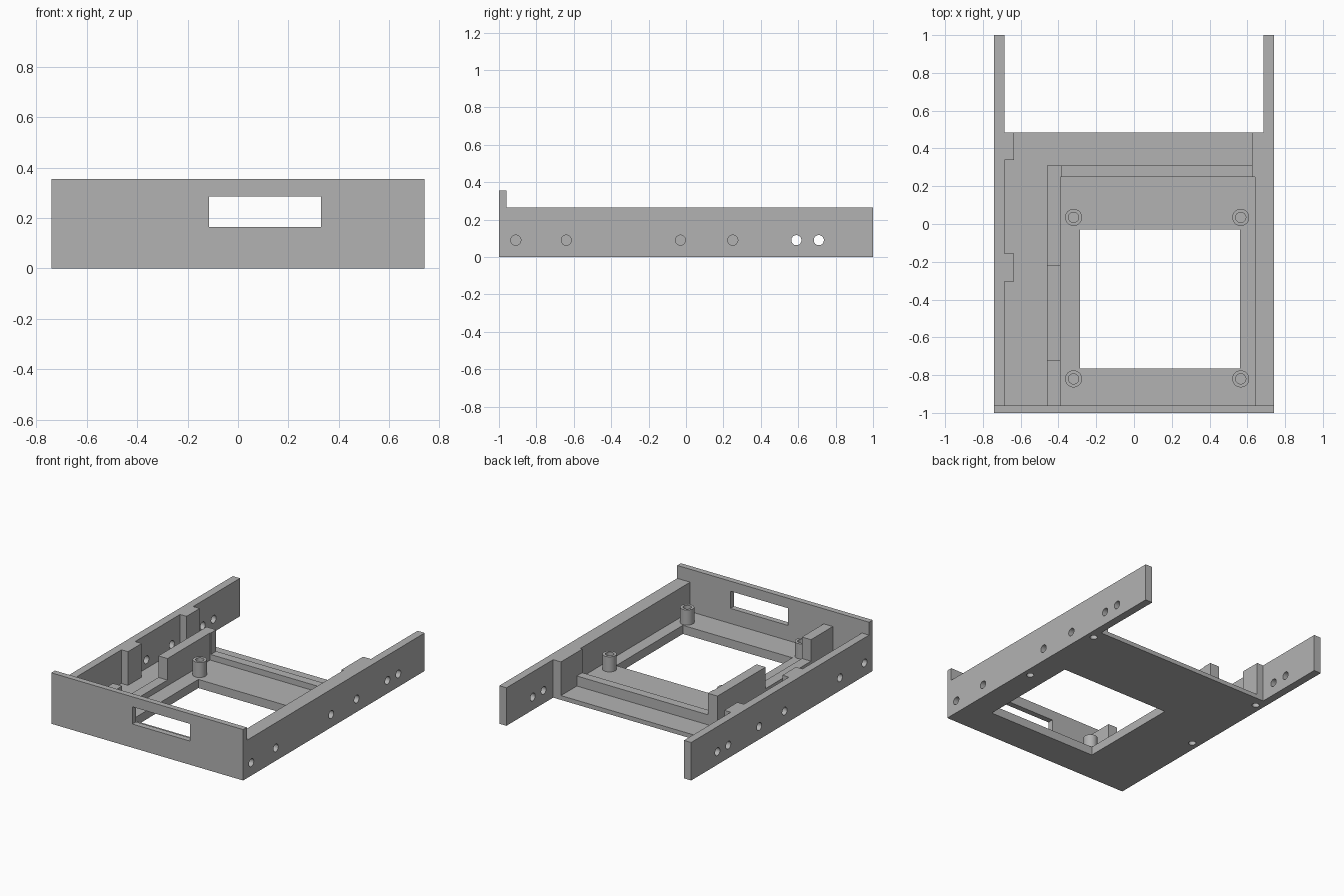
import bpy, bmesh, math

if "Cube" in bpy.data.objects:
    bpy.data.objects.remove(bpy.data.objects["Cube"])

grey = bpy.data.materials.new("plain grey")
grey.diffuse_color = (0.45, 0.45, 0.45, 1)
grey.use_nodes = True
grey.node_tree.nodes["Principled BSDF"].inputs["Base Color"].default_value = grey.diffuse_color


def make(name, bm, material=True):
    bmesh.ops.recalc_face_normals(bm, faces=bm.faces)
    mesh = bpy.data.meshes.new(name)
    bm.to_mesh(mesh)
    bm.free()
    ob = bpy.data.objects.new(name, mesh)
    bpy.context.collection.objects.link(ob)
    if material:
        mesh.materials.append(grey)
    return ob


def prism(name, outline, z0, z1, **kw):
    """Plan outline extruded straight up."""
    bm = bmesh.new()
    face = bm.faces.new([bm.verts.new((x, y, z0)) for x, y in outline])
    top = bmesh.ops.extrude_face_region(bm, geom=[face])["geom"]
    for v in top:
        if isinstance(v, bmesh.types.BMVert):
            v.co.z = z1
    return make(name, bm, **kw)


def box(name, x0, x1, y0, y1, z0, z1, **kw):
    return prism(name, [(x0, y0), (x1, y0), (x1, y1), (x0, y1)], z0, z1, **kw)


def circle(cx, cy, r, n=32):
    return [(cx + r * math.cos(2 * math.pi * i / n),
             cy + r * math.sin(2 * math.pi * i / n)) for i in range(n)]


def side_drill(y, x0, x1):
    """Cylinder cutter lying along x at the side hole height."""
    ob = prism("side_drill", circle(0, 0, 0.027), x0, x1, material=False)
    for v in ob.data.vertices:
        a, b, c = v.co
        v.co = (c, y + a, 0.09 + b)
    return ob


def cut(ob, cutters):
    for c in cutters:
        c.hide_render = True
        c.hide_set(True)
        m = ob.modifiers.new("cut", "BOOLEAN")
        m.operation, m.solver, m.object = "DIFFERENCE", "EXACT", c


def smooth(ob):
    bpy.ops.object.select_all(action="DESELECT")
    bpy.context.view_layer.objects.active = ob
    ob.select_set(True)
    bpy.ops.object.shade_smooth_by_angle(angle=math.radians(30))


W, T, TOP = 0.74, 0.685, 0.265     # outer half width, wall inner face, wall height
FLOOR, TRAY, RAIL = 0.03, 0.06, 0.10

# Front panel with its slot
panel = box("front_panel", -W, W, -1, -0.96, 0, 0.355)
cut(panel, [box("slot_cutter", -0.115, 0.33, -1.1, -0.9, 0.165, 0.285, material=False)])

# Side walls: left with two posts, right thickened along the tray
left = prism("left_wall", [
    (-W, -0.96), (-T, -0.96), (-T, -0.305), (-0.635, -0.305), (-0.635, -0.155),
    (-T, -0.155), (-T, 0.34), (-0.635, 0.34), (-0.635, 0.485), (-T, 0.485),
    (-T, 1), (-W, 1)], 0, TOP)
right = prism("right_wall", [
    (W, -0.96), (0.64, -0.96), (0.64, 0.25), (0.625, 0.25), (0.625, 0.485),
    (T, 0.485), (T, 1), (W, 1)], 0, TOP)

# Floor and raised tray with the large opening
floor = box("floor", -T, T, -0.96, 0.485, 0, FLOOR)
tray = box("tray", -0.39, 0.64, -0.96, 0.25, FLOOR, TRAY)
opening = box("opening_cutter", -0.285, 0.56, -0.765, -0.03, -0.1, 0.2, material=False)
cut(floor, [opening])
cut(tray, [opening])

# Screw holes in the walls' outer sides and undersides
for y in (-0.91, -0.64, -0.03, 0.25, 0.59, 0.71):
    cut(left, [side_drill(y, -0.8, -0.66)])
    cut(right, [side_drill(y, T if y < 0.5 else 0.66, 0.8)])
for wall, x in ((left, -T), (right, T)):
    for y in (-0.23, 0.41):
        drill = prism("bottom_drill", circle(x, y, 0.024), -0.1, 0.16, material=False)
        cut(wall, [drill])
        cut(floor, [drill])

# Low rails around the tray and the two tall guides
box("rear_rail", -0.385, 0.625, 0.25, 0.31, FLOOR, RAIL)
box("left_rail", -0.46, -0.39, -0.72, -0.22, FLOOR, RAIL)
prism("rear_guide", [(-0.46, -0.22), (-0.39, -0.22), (-0.39, 0.25), (-0.385, 0.25),
                     (-0.385, 0.31), (-0.46, 0.31)], FLOOR, 0.25)
box("front_guide", -0.46, -0.39, -0.96, -0.72, FLOOR, 0.25)

# Standoffs with blind screw holes
for x in (-0.32, 0.565):
    for y in (-0.82, 0.035):
        post = prism("standoff", circle(x, y, 0.045), TRAY, 0.165)
        cut(post, [prism("standoff_drill", circle(x, y, 0.027), 0.05, 0.3, material=False)])
        smooth(post)
